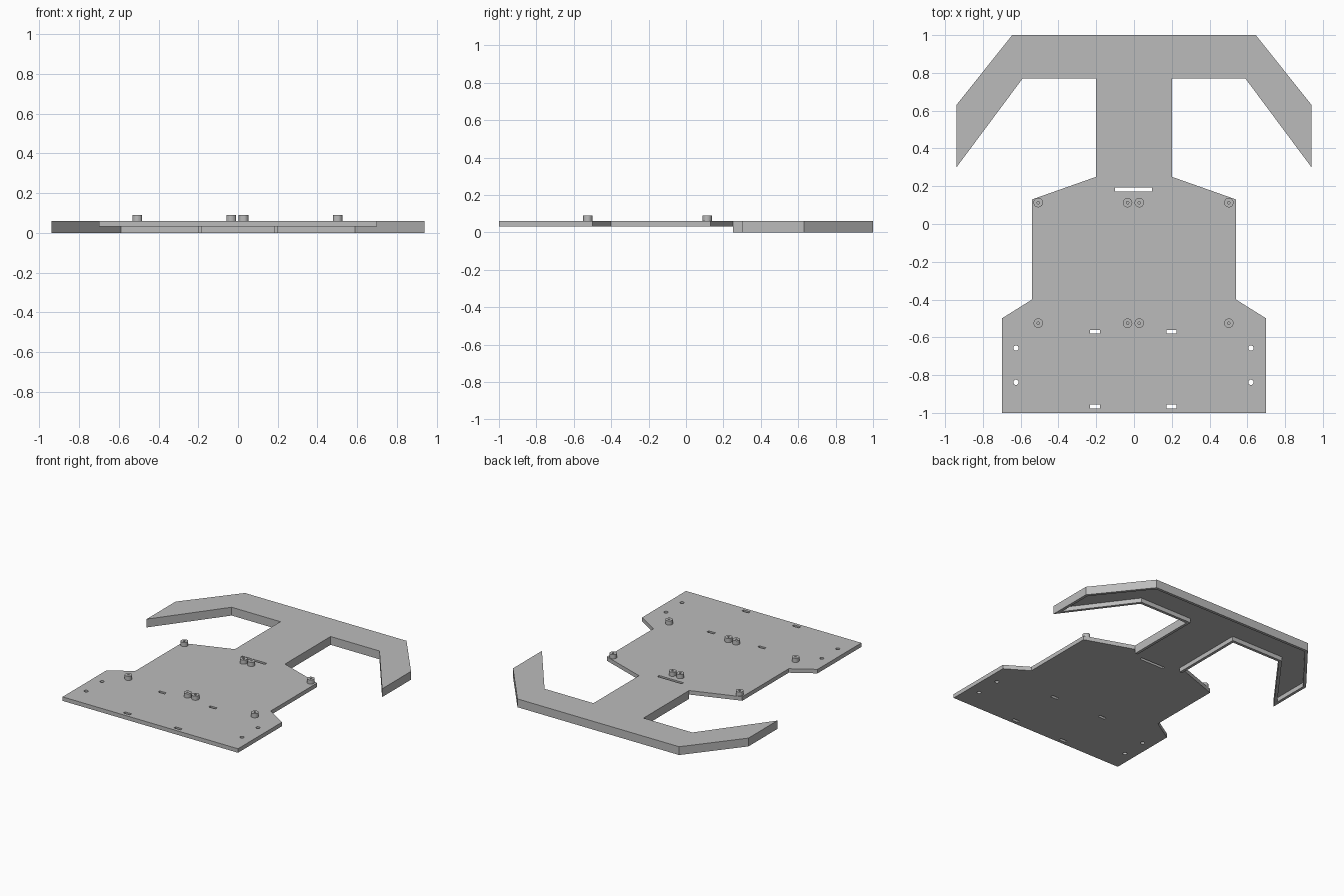
import bpy
import bmesh
from math import cos, sin, tau
from mathutils import Vector

cube = bpy.data.objects.get("Cube")
if cube:
    bpy.data.objects.remove(cube, do_unlink=True)

grey = bpy.data.materials.new("plain_grey")
grey.use_nodes = True
colour = (0.5, 0.5, 0.5, 1)
grey.diffuse_color = colour
grey.node_tree.nodes["Principled BSDF"].inputs["Base Color"].default_value = colour

BOTTOM, TOP, POST_TOP = 0.031, 0.06, 0.09
WALL = 0.02


def rect(x, y, w, h):
    return [(x + sx * w / 2, y + sy * h / 2)
            for sx, sy in ((-1, -1), (1, -1), (1, 1), (-1, 1))]


def circle(x, y, r, n=24):
    return [(x + r * cos(tau * i / n), y + r * sin(tau * i / n)) for i in range(n)]


def slab(name, loops, z0, z1):
    """Extrude closed outlines (inner loops become holes) from z0 to z1."""
    curve = bpy.data.curves.new(name + "_outline", "CURVE")
    curve.dimensions = "2D"
    curve.fill_mode = "BOTH"
    curve.extrude = (z1 - z0) / 2
    for loop in loops:
        spline = curve.splines.new("POLY")
        spline.points.add(len(loop) - 1)
        for point, (x, y) in zip(spline.points, loop):
            point.co = (x, y, 0, 1)
        spline.use_cyclic_u = True
    source = bpy.data.objects.new(name + "_outline", curve)
    bpy.context.collection.objects.link(source)
    bpy.context.view_layer.update()
    graph = bpy.context.evaluated_depsgraph_get()
    mesh = bpy.data.meshes.new_from_object(source.evaluated_get(graph))
    bpy.data.objects.remove(source, do_unlink=True)

    bm = bmesh.new()
    bm.from_mesh(mesh)
    bmesh.ops.remove_doubles(bm, verts=bm.verts, dist=0.0001)
    bmesh.ops.translate(bm, verts=bm.verts, vec=(0, 0, (z0 + z1) / 2))
    bmesh.ops.recalc_face_normals(bm, faces=bm.faces)
    for face in bm.faces:
        face.smooth = False
    bm.to_mesh(mesh)
    bm.free()
    mesh.name = name
    mesh.materials.clear()
    mesh.materials.append(grey)
    obj = bpy.data.objects.new(name, mesh)
    bpy.context.collection.objects.link(obj)
    return obj


def mirrored(half):
    return half + [(-x, y) for x, y in reversed(half)]


def inset(path, t):
    """Offset an open path to its left with mitred corners."""
    pts = [Vector(p) for p in path]
    normals = []
    for a, b in zip(pts, pts[1:]):
        d = (b - a).normalized()
        normals.append(Vector((-d.y, d.x)))
    result = []
    for i, p in enumerate(pts):
        n0, n1 = normals[max(i - 1, 0)], normals[min(i, len(normals) - 1)]
        q = p + (n0 + n1) * t / (1 + n0.dot(n1))
        result.append((q.x, q.y))
    return result


# Deck plate: body, neck and swept bumper in one outline
body = [(0.70, -1), (0.70, -0.5), (0.54, -0.4), (0.54, 0.13)]
bumper = [(0.20, 0.25), (0.20, 0.77), (0.59, 0.77),
          (0.94, 0.30), (0.94, 0.63), (0.645, 1)]

# Slots and bolt holes through the plate
holes = [rect(-0.003, 0.182, 0.195, 0.02)]
for side in (-1, 1):
    for y in (-0.57, -0.966):
        holes.append(rect(side * 0.202 - 0.004, y, 0.053, 0.02))
    for y in (-0.657, -0.838):
        holes.append(circle(side * 0.622 - 0.003, y, 0.014))
slab("deck_plate", [mirrored(body + bumper)] + holes, BOTTOM, TOP)

# Thin skirt hanging under the neck and bumper edges
edge = mirrored(bumper)
slab("bumper_skirt", [edge + inset(edge, WALL)[::-1]], 0, BOTTOM)

# Hollow standoff posts
for row, y in (("front", -0.525), ("back", 0.113)):
    for place, x in (("outer_right", -0.507), ("inner_right", -0.034),
                     ("inner_left", 0.028), ("outer_left", 0.502)):
        slab(f"standoff_{row}_{place}",
             [circle(x, y, 0.025), circle(x, y, 0.007, 12)], TOP, POST_TOP)
